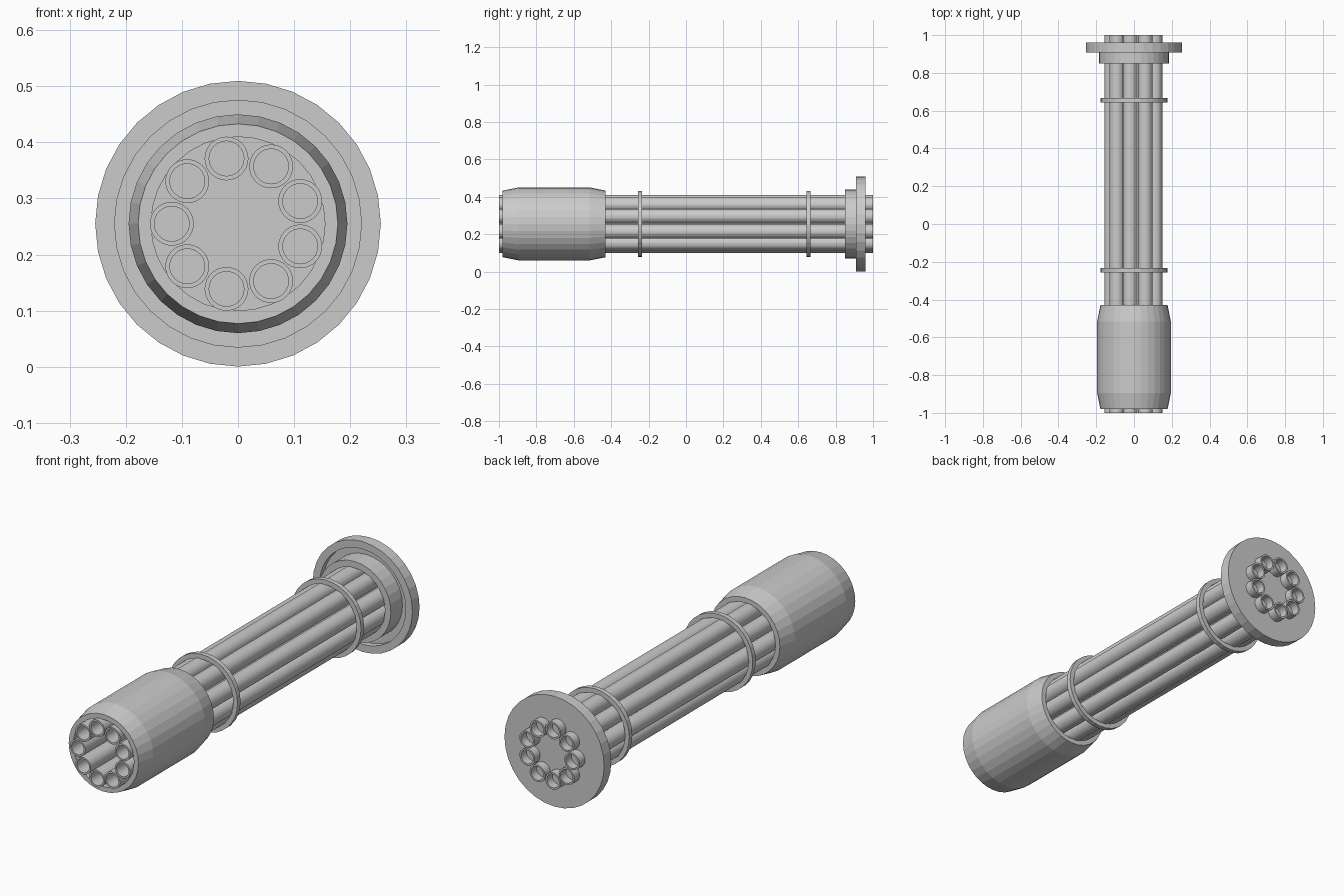
import bpy, bmesh
from math import cos, sin, pi, radians

if "Cube" in bpy.data.objects:
    bpy.data.objects.remove(bpy.data.objects["Cube"])

CZ = 0.255  # height of the main axis


def lathe(name, profile, cx=0.0, cz=CZ, sides=32, closed=True):
    """Spin (radius, y) points about an axis along y; radius 0 makes a pole."""
    bm = bmesh.new()
    rings = []
    for r, y in profile:
        if r == 0:
            rings.append([bm.verts.new((cx, y, cz))] * sides)
        else:
            rings.append([bm.verts.new((cx + r * sin(2 * pi * i / sides), y,
                                        cz + r * cos(2 * pi * i / sides)))
                          for i in range(sides)])
    n = len(rings)
    for k in range(n if closed else n - 1):
        a, b = rings[k], rings[(k + 1) % n]
        for i in range(sides):
            j = (i + 1) % sides
            quad = list(dict.fromkeys((a[i], a[j], b[j], b[i])))
            if len(quad) > 2:
                bm.faces.new(quad)
    bmesh.ops.recalc_face_normals(bm, faces=bm.faces)
    mesh = bpy.data.meshes.new(name)
    bm.to_mesh(mesh)
    bm.free()
    obj = bpy.data.objects.new(name, mesh)
    bpy.context.collection.objects.link(obj)
    return obj


def tube(name, outer, inner, y0, y1, **kw):
    return lathe(name, [(outer, y0), (outer, y1), (inner, y1), (inner, y0)], **kw)


# Nine hollow barrels in a circle
for k in range(9):
    a = radians(180 - 40 * k)
    tube(f"barrel_{k + 1}", 0.039, 0.031, -1.0, 1.0,
         cx=0.118 * cos(a), cz=CZ + 0.118 * sin(a))

# Muzzle sleeve with tapered ends, open through the middle
lathe("muzzle_sleeve", [(0.155, -0.98), (0.178, -0.98), (0.195, -0.895),
                        (0.195, -0.515), (0.178, -0.43), (0.155, -0.43)])

# Two thin clamp rings
for name, y in (("front_clamp_ring", -0.245), ("rear_clamp_ring", 0.655)):
    tube(name, 0.177, 0.155, y - 0.011, y + 0.011)

# Rear collar and the dished mounting flange
tube("rear_collar", 0.185, 0.155, 0.85, 0.94)
lathe("rear_flange", [(0, 0.935), (0.22, 0.935), (0.22, 0.908),
                      (0.2545, 0.908), (0.2545, 0.96), (0, 0.96)], closed=False)
